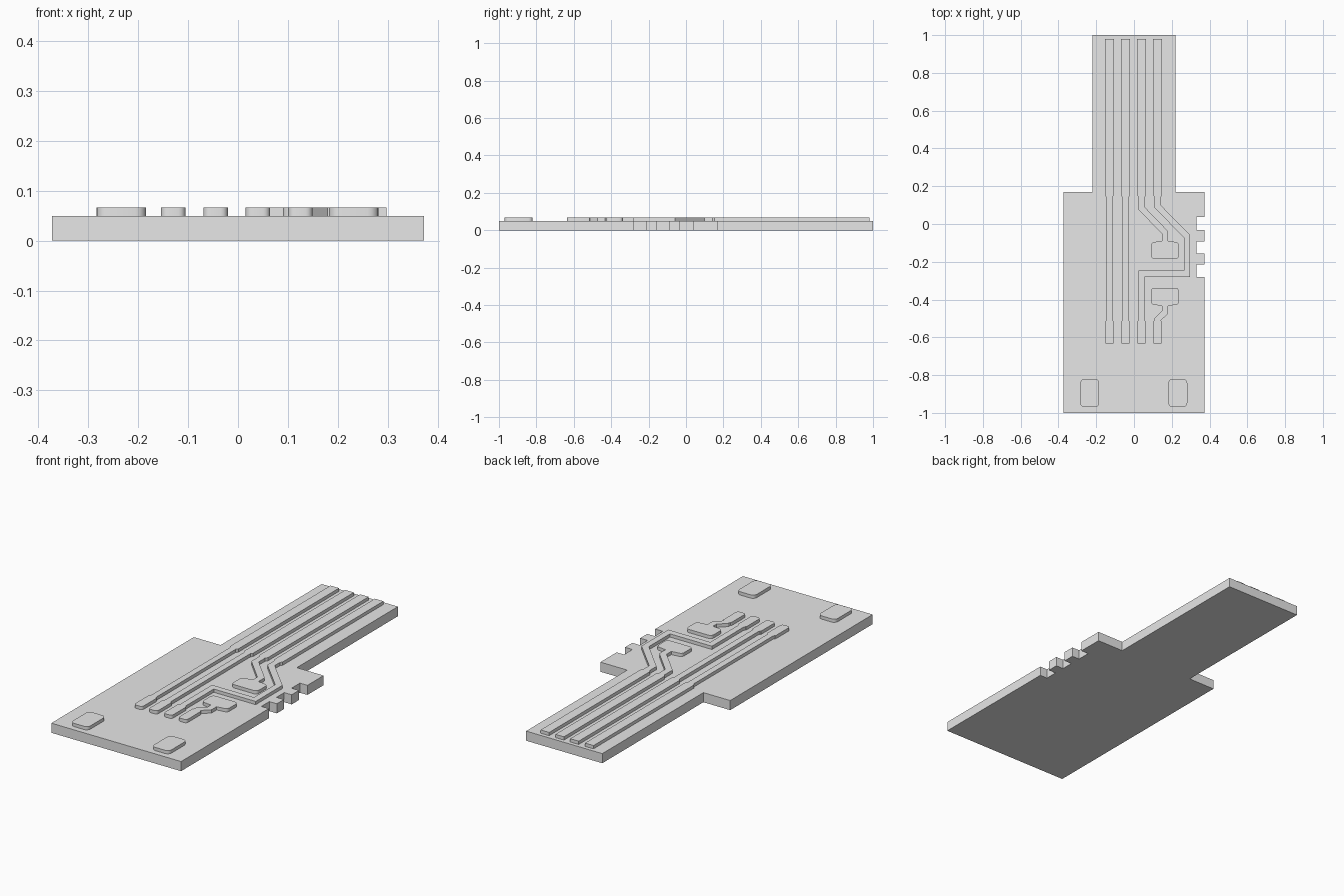
import bpy, bmesh, math
from mathutils import Vector

cube = bpy.data.objects.get("Cube")
if cube:
    bpy.data.objects.remove(cube, do_unlink=True)

grey = bpy.data.materials.new("plain grey")
grey.use_nodes = True
grey.diffuse_color = (0.8, 0.8, 0.8, 1)
grey.node_tree.nodes["Principled BSDF"].inputs["Base Color"].default_value = (0.8, 0.8, 0.8, 1)

BOARD_TOP, TRACE_TOP = 0.05, 0.067
FINGER, LINE = 0.0245, 0.0165      # half widths of contacts and traces


def plate(name, outline, z0, z1):
    """Extrude a flat outline from z0 up to z1."""
    bm = bmesh.new()
    face = bm.faces.new([bm.verts.new((x, y, z0)) for x, y in outline])
    ext = bmesh.ops.extrude_face_region(bm, geom=[face])
    bmesh.ops.translate(bm, vec=(0, 0, z1 - z0),
                        verts=[g for g in ext["geom"] if isinstance(g, bmesh.types.BMVert)])
    bmesh.ops.recalc_face_normals(bm, faces=bm.faces)
    mesh = bpy.data.meshes.new(name)
    bm.to_mesh(mesh)
    bm.free()
    mesh.materials.append(grey)
    obj = bpy.data.objects.new(name, mesh)
    bpy.context.collection.objects.link(obj)
    bpy.ops.object.select_all(action="DESELECT")
    obj.select_set(True)
    bpy.context.view_layer.objects.active = obj
    bpy.ops.object.shade_smooth_by_angle(angle=math.radians(30))
    return obj


def ribbon(name, path):
    """Mitred strip along (x, y, half width) points."""
    pts = [Vector(p[:2]) for p in path]
    dirs = [(b - a).normalized() for a, b in zip(pts, pts[1:])]
    left, right = [], []
    for i, p in enumerate(pts):
        a, b = dirs[max(i - 1, 0)], dirs[min(i, len(dirs) - 1)]
        t = (a + b).normalized()
        off = Vector((-t.y, t.x)) * path[i][2] / t.dot(b)
        left.append(p + off)
        right.append(p - off)
    return plate(name, left + right[::-1], BOARD_TOP - 0.004, TRACE_TOP)


def pad(x, top, bottom, half, r_top, r_bottom):
    """Points of a vertical pad, listed top to bottom, with rounded corners."""
    steps = [math.radians(a) for a in (0, 22.5, 45, 67.5, 90)]
    upper = [(x, top - r_top * (1 - math.cos(a)), half - r_top * (1 - math.sin(a))) for a in steps]
    lower = [(x, bottom + r_bottom * (1 - math.cos(a)), half - r_bottom * (1 - math.sin(a)))
             for a in reversed(steps)]
    return upper + lower


def finger(x):
    """Long edge contact narrowing into a trace."""
    return [(x, 0.98, FINGER), (x, 0.153, FINGER), (x, 0.142, LINE)]


def terminal(x):
    """Short contact at the lower end of a trace."""
    return [(x, -0.505, LINE)] + pad(x, -0.515, -0.636, FINGER, 0.004, 0.014)


# Board with a narrow neck and three notches on its left edge
outline = [(-0.373, -1), (0.373, -1)]
for low, high in ((-0.28, -0.214), (-0.156, -0.092), (-0.032, 0.037)):
    outline += [(0.373, low), (0.33, low), (0.33, high), (0.373, high)]
outline += [(0.373, 0.17), (0.219, 0.17), (0.219, 1), (-0.219, 1), (-0.219, 0.17), (-0.373, 0.17)]
plate("board", outline, 0, BOARD_TOP)

# Two straight traces
for name, x in (("outer_straight_trace", -0.13), ("inner_straight_trace", -0.045)):
    ribbon(name, finger(x) + terminal(x))

# Trace that jogs sideways into the upper component pad
PX = 0.164
ribbon("upper_pad_trace", finger(0.04) + [(0.04, 0.083, LINE), (PX, -0.045, LINE), (PX, -0.09, LINE)]
       + pad(PX, -0.095, -0.185, 0.074, 0.018, 0.018))

# Trace that loops round the upper pad and back to a terminal
ribbon("loop_trace", finger(0.125) + [(0.125, 0.093, LINE), (0.281, -0.066, LINE),
       (0.281, -0.263, LINE), (0.04, -0.263, LINE)] + terminal(0.04))

# Lower component pad with its own terminal
ribbon("lower_pad_trace", pad(PX, -0.338, -0.428, 0.074, 0.018, 0.018)
       + [(PX, -0.433, LINE), (PX, -0.467, LINE)] + terminal(0.125))

# Anchor pads near the front edge
for name, x in (("right_anchor_pad", -0.234), ("left_anchor_pad", 0.232)):
    ribbon(name, pad(x, -0.82, -0.97, 0.05, 0.022, 0.022))
